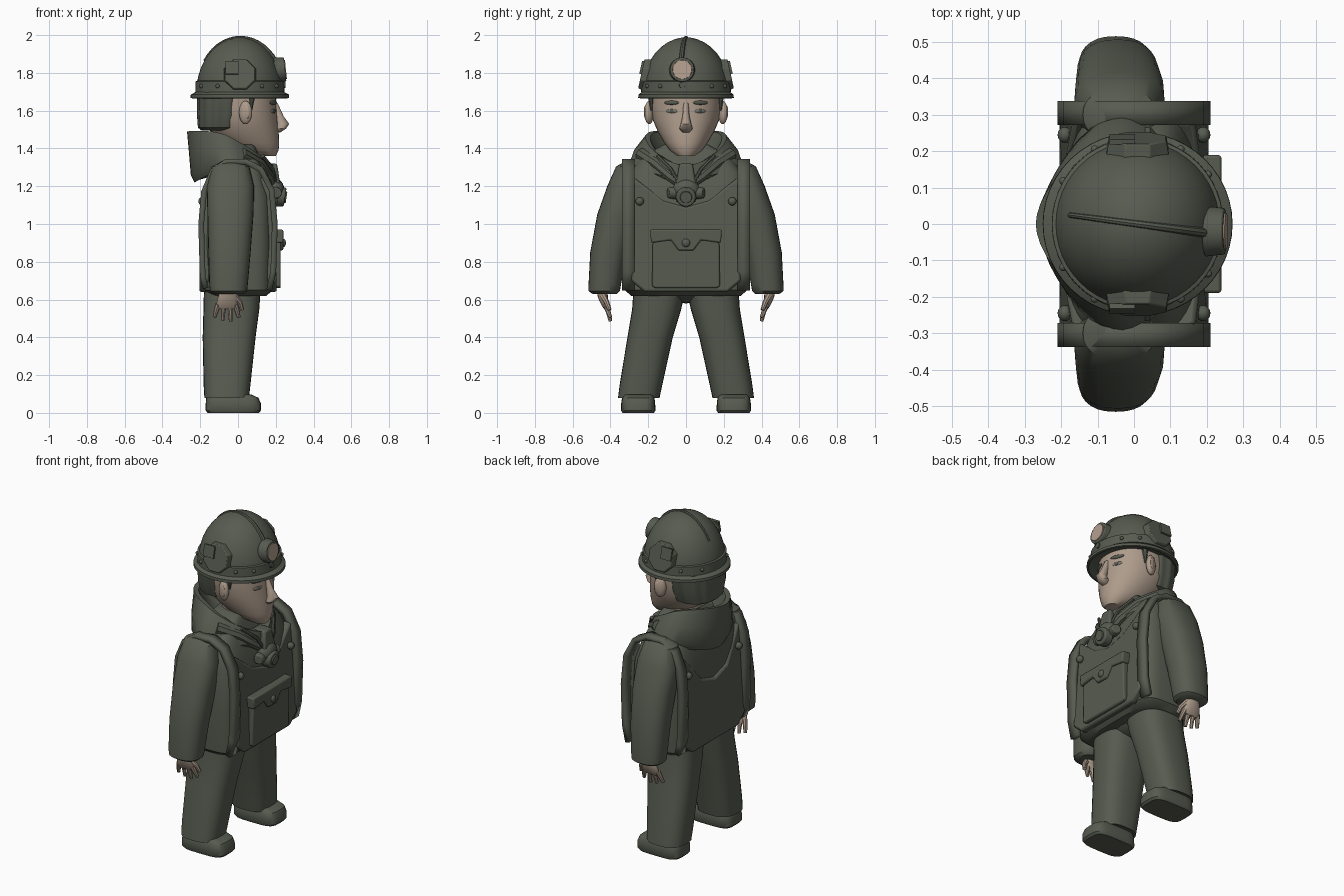
import bpy, bmesh
from math import cos, sin, pi, radians
from mathutils import Matrix, Vector

cube = bpy.data.objects.get("Cube")
if cube:
    bpy.data.objects.remove(cube)


def material(name, rgb):
    m = bpy.data.materials.new(name)
    m.use_nodes = True
    m.diffuse_color = (*rgb, 1)
    m.node_tree.nodes["Principled BSDF"].inputs["Base Color"].default_value = (*rgb, 1)
    return m


CLOTH = material("grey green", (0.095, 0.105, 0.08))
SKIN = material("skin", (0.42, 0.33, 0.26))
LENS = material("lamp lens", (0.45, 0.34, 0.27))
EYE = material("eye grey", (0.2, 0.19, 0.165))
made = []


def finish(name, bm, mat, bevel=0):
    bmesh.ops.recalc_face_normals(bm, faces=bm.faces)
    me = bpy.data.meshes.new(name)
    bm.to_mesh(me)
    bm.free()
    return link(name, me, mat, bevel)


def link(name, me, mat, bevel=0):
    me.materials.clear()
    me.materials.append(mat)
    ob = bpy.data.objects.new(name, me)
    bpy.context.collection.objects.link(ob)
    if bevel:
        mod = ob.modifiers.new("soft edges", 'BEVEL')
        mod.width, mod.segments = bevel, 2
    made.append(ob)
    return ob


def power(v, e):
    return (abs(v) ** e) * (1 if v >= 0 else -1)


def loft(name, rings, mat, n=32, p=2.0, ripple=0):
    """Rings are (cx, cy, rx, ry, z, tilt, dip); tilt lifts the back, dip bends the ends."""
    bm = bmesh.new()
    loops = []
    for cx, cy, rx, ry, z, *bend in rings:
        tilt, dip = bend or (0, 0)
        loop = []
        for i in range(n):
            a = 2 * pi * i / n
            c, s = power(cos(a), 2 / p), power(sin(a), 2 / p)
            k = 1 + ripple * cos(14 * a)
            loop.append(bm.verts.new((cx + rx * c * k, cy + ry * s * k,
                                      z - tilt * cos(a) + dip * cos(a) ** 2)))
        loops.append(loop)
    for lo, hi in zip(loops, loops[1:]):
        for i in range(n):
            j = (i + 1) % n
            bm.faces.new((lo[i], lo[j], hi[j], hi[i]))
    bm.faces.new(loops[0])
    bm.faces.new(loops[-1])
    return finish(name, bm, mat)


def ball(name, loc, size, mat, turn=0):
    bm = bmesh.new()
    mx = Matrix.Translation(loc) @ Matrix.Rotation(turn, 4, 'Z') @ Matrix.Diagonal((*size, 1))
    bmesh.ops.create_uvsphere(bm, u_segments=16, v_segments=10, radius=1, matrix=mx)
    return finish(name, bm, mat)


def disc(name, loc, axis, r1, r2, depth, mat, n=24, bevel=0):
    bm = bmesh.new()
    turn = Vector(axis).to_track_quat('Z', 'Y').to_matrix().to_4x4()
    mx = Matrix.Translation(loc) @ turn @ Matrix.Rotation(pi / n, 4, 'Z')
    bmesh.ops.create_cone(bm, cap_ends=True, segments=n, radius1=r1, radius2=r2,
                          depth=depth, matrix=mx)
    return finish(name, bm, mat, bevel)


def prism(name, outline, x0, x1, mat, bevel=0.008):
    """Extrude a (y, z) outline along x, leaning inward towards the shoulders."""
    bm = bmesh.new()
    way = 1 if x1 > 0 else -1
    ends = [[bm.verts.new((x - way * 0.15 * max(0, z - 1), y, z)) for y, z in outline]
            for x in (x0, x1)]
    for e in ends:
        bm.faces.new(e)
    for i in range(len(outline)):
        j = (i + 1) % len(outline)
        bm.faces.new((ends[0][i], ends[0][j], ends[1][j], ends[1][i]))
    return finish(name, bm, mat, bevel)


def tube(name, pts, r, mat, taper=1.0, smooth=True):
    cu = bpy.data.curves.new(name, 'CURVE')
    cu.dimensions, cu.bevel_depth, cu.bevel_resolution, cu.use_fill_caps = '3D', r, 2, True
    sp = cu.splines.new('POLY')
    sp.points.add(len(pts) - 1)
    for i, (q, pt) in enumerate(zip(sp.points, pts)):
        q.co, q.radius = (*pt, 1), 1 + (taper - 1) * i / (len(pts) - 1)
    tmp = bpy.data.objects.new(name, cu)
    me = bpy.data.meshes.new_from_object(tmp)
    bpy.data.objects.remove(tmp)
    return link(name, me, mat)


def strap(name, pts, width, mat):
    bm = bmesh.new()
    rows = [[bm.verts.new((x, y + d * width / 2, z)) for d in (-1, 1)] for x, y, z in pts]
    for a, b in zip(rows, rows[1:]):
        bm.faces.new((a[0], a[1], b[1], b[0]))
    ob = finish(name, bm, mat)
    mod = ob.modifiers.new("thickness", 'SOLIDIFY')
    mod.thickness, mod.offset = 0.03, 0
    return ob


# Torso, pelvis and vest panels
loft("jacket_body", [(0, 0, .15, .29, .62), (0, 0, .185, .325, .65), (0, 0, .192, .335, .9),
                     (0, 0, .18, .325, 1.15), (-.01, 0, .15, .30, 1.27),
                     (-.01, 0, .12, .23, 1.36), (0, 0, .09, .12, 1.42)], CLOTH, 40, 4.5)
ball("pelvis", (-.03, 0, .67), (.15, .26, .09), CLOTH)
for side, neck in ((1, 1.09), (-1, 1.02)):
    half = [(.12, neck + .035), (.28, 1.25), (.29, .7), (.22, .64)]
    outline = [(0, neck)] + half + [(-y, z) for y, z in reversed(half)]
    prism("front_vest_panel" if side > 0 else "back_vest_panel", outline,
          .15 * side, .205 * side, CLOTH, .012)

# Chest pocket
prism("pocket", [(-.18, .67), (-.16, .66), (.16, .66), (.18, .67), (.175, .95), (-.175, .95)],
      .18, .226, CLOTH)
flap = [(.19, .97), (.185, .9), (.08, .915), (.04, .86)]
prism("pocket_flap", flap + [(-y, z) for y, z in reversed(flap)], .18, .24, CLOTH)
ball("pocket_button", (.24, 0, .9), (.014, .022, .022), CLOTH)

# Hood with its inner lining, and crossed collar folds
loft("hood", [(-.03, 0, .20, .28, 1.29, 0, -.07), (-.03, 0, .22, .30, 1.32, .01, -.07),
              (-.035, 0, .225, .275, 1.39, .05, -.06), (-.04, 0, .23, .215, 1.46, .09, -.06),
              (-.035, 0, .205, .19, 1.455, .09, -.06), (-.01, 0, .15, .14, 1.36, .02, -.03)],
     CLOTH, 40, 1.75)
for s in (1, -1):
    tube("collar_fold", [(.02, .24 * s, 1.37), (.11, .16 * s, 1.32), (.165, .08 * s, 1.25),
                         (.18, .01 * s, 1.2)], .035, CLOTH, .7)

# Neck, head and face
loft("neck", [(0, 0, .1, .1, 1.28), (.02, 0, .1, .1, 1.46)], SKIN)
loft("head", [(.15, 0, .05, .045, 1.36), (.11, 0, .105, .085, 1.39),
              (.07, 0, .148, .115, 1.43), (.035, 0, .18, .15, 1.49),
              (.015, 0, .193, .175, 1.55), (.008, 0, .195, .187, 1.62),
              (.008, 0, .19, .187, 1.71)], SKIN, 36, 2.1)
loft("nose", [(.20, 0, .025, .02, 1.485), (.225, 0, .03, .035, 1.505), (.238, 0, .033, .028, 1.53),
              (.218, 0, .024, .018, 1.57), (.19, 0, .02, .014, 1.64)], SKIN, 16)
loft("hair", [(-.09, 0, .1, .12, 1.495), (-.085, 0, .125, .155, 1.51), (-.08, 0, .135, .183, 1.58),
              (-.075, 0, .138, .198, 1.7)], CLOTH, 84, 2.2, .018)
for s in (1, -1):
    ball("ear", (.04, .195 * s, 1.59), (.036, .024, .062), SKIN, .35 * s)
    ball("inner_ear", (.045, .214 * s, 1.592), (.018, .008, .036), SKIN, .35 * s)
    ball("eye", (.186, .075 * s, 1.597), (.007, .031, .012), EYE, .42 * s)
    ball("pupil", (.192, .075 * s, 1.597), (.004, .011, .011), CLOTH, .42 * s)
    ball("eyebrow", (.187, .077 * s, 1.642), (.009, .043, .011), CLOTH, .42 * s)
    # Sideburn lock
    tube("side_lock", [(.075, .185 * s, 1.68), (.07, .183 * s, 1.6)], .018, CLOTH, .3)

# Helmet
HX = .01
dome = [(HX, 0, .23 * cos(t), .232 * cos(t), 1.70 + .288 * sin(t))
        for t in [radians(a) for a in (0, 8, 16, 25, 35, 45, 55, 65, 75, 83, 88)]]
loft("helmet", [(HX, 0, .22, .21, 1.685), (HX, 0, .25, .24, 1.665), (HX, 0, .261, .253, 1.668),
                (HX, 0, .26, .252, 1.685), (HX, 0, .238, .236, 1.697)] + dome, CLOTH, 48)
loft("helmet_band", [(HX, 0, .236, .238, 1.70), (HX, 0, .235, .236, 1.755),
                     (HX, 0, .222, .224, 1.76)], CLOTH, 48)
for a in (-60, -35, 35, 60, 120, 150, 210, 240):
    t = radians(a)
    ball("band_rivet", (HX + .236 * cos(t), .237 * sin(t), 1.73), (.011, .011, .011), CLOTH)
ridge = [(HX + .228 * cos(t), -.03 * cos(t), 1.70 + .286 * sin(t))
         for t in [radians(a) for a in range(25, 146, 8)]]
tube("helmet_ridge", ridge, .014, CLOTH, .5)
for s in (1, -1):
    tilt = (0, s, .22)
    disc("ear_plate", (HX, .212 * s, 1.79), tilt, .095, .085, .05, CLOTH, 8, .004)
    disc("ear_plate_inset", (-.032, .233 * s, 1.828), tilt, .05, .05, .014, CLOTH, 4)
disc("lamp_housing", (.222, -.02, 1.815), (1, 0, .1), .07, .064, .056, CLOTH, 24, .005)
disc("lamp_lens", (.250, -.02, 1.817), (1, 0, .1), .052, .05, .008, LENS)
disc("lamp_bracket", (.232, -.02, 1.735), (1, 0, 0), .018, .016, .04, CLOTH, 12)

# Respirator hanging on the chest
prism("respirator_top", [(-.055, 1.2), (.055, 1.2), (.035, 1.32), (-.035, 1.32)],
      .17, .255, CLOTH, .012)
ball("respirator_body", (.2, 0, 1.18), (.045, .072, .06), CLOTH)
disc("respirator_filter", (.225, 0, 1.145), (1, 0, -.15), .058, .05, .05, CLOTH, 16, .006)
disc("filter_cap", (.25, 0, 1.142), (1, 0, -.15), .034, .03, .014, CLOTH, 16)
for s in (1, -1):
    disc("side_filter", (.2, .075 * s, 1.165), (.3, s, 0), .034, .028, .04, CLOTH, 16, .005)
    tube("respirator_strap", [(.2, .04 * s, 1.22), (.185, .08 * s, 1.29), (.13, .15 * s, 1.36)],
         .01, CLOTH)

for s, label in ((1, "left_"), (-1, "right_")):
    # Shoulder strap with rivets
    path = [(.165, .65), (.187, .75), (.195, 1), (.178, 1.18), (.12, 1.29), (.04, 1.33),
            (-.06, 1.33), (-.135, 1.28), (-.18, 1.17), (-.195, 1), (-.187, .72), (-.17, .66)]
    strap(label + "shoulder_strap", [(x, .305 * s, z) for x, z in path], .065, CLOTH)
    for x in (.19, -.19):
        ball(label + "vest_rivet", (x, .245 * s, 1.12), (.02, .022, .022), CLOTH)

    # Sleeve
    arm = [(-.04, .285, .04, .03, 1.335), (-.04, .30, .10, .07, 1.305), (-.04, .322, .125, .095, 1.2),
           (-.04, .365, .122, .105, 1.05), (-.045, .41, .112, .097, .85),
           (-.05, .43, .102, .086, .68), (-.05, .433, .098, .083, .645), (-.05, .43, .08, .065, .63)]
    loft(label + "sleeve", [(x, y * s, a, b, z) for x, y, a, b, z in arm], CLOTH, 28, 2.4)

    # Hand
    palm = [(-.05, .445, .04, .03, .66), (-.055, .44, .052, .026, .61), (-.06, .425, .058, .02, .565),
            (-.06, .42, .05, .013, .55)]
    loft(label + "hand", [(x, y * s, a, b, z) for x, y, a, b, z in palm], SKIN, 16)
    for i, drop in enumerate((.505, .49, .485, .505)):
        x = -.105 + .03 * i
        tube(label + "finger", [(x, .425 * s, .575), (x - .012 + .008 * i, .412 * s, .535),
                                (x - .02 + .013 * i, .4 * s, drop)], .016, SKIN, .6)
    tube(label + "thumb", [(-.02, .44 * s, .62), (.01, .42 * s, .585), (.022, .405 * s, .545)],
         .018, SKIN, .6)

    # Trouser leg and shoe
    leg = [(-.06, .25, .11, .1, .085), (-.06, .25, .118, .11, .08), (-.058, .238, .124, .113, .15),
           (-.047, .19, .14, .12, .4), (-.035, .155, .148, .13, .55), (-.03, .14, .15, .138, .66)]
    loft(label + "trouser_leg", [(x, y * s, a, b, z) for x, y, a, b, z in leg], CLOTH, 28, 2.7)
    shoe = [(-.025, .135, .083, 0), (-.025, .146, .091, .012), (-.025, .146, .09, .05),
            (-.03, .138, .086, .08), (-.045, .115, .075, .098)]
    loft(label + "shoe", [(x, .253 * s, a, b, z) for x, a, b, z in shoe], CLOTH, 28, 4)

# Smooth shading with crisp edges kept
bpy.ops.object.select_all(action='DESELECT')
for ob in made:
    ob.select_set(True)
bpy.context.view_layer.objects.active = made[0]
bpy.ops.object.shade_smooth_by_angle(angle=radians(40))
